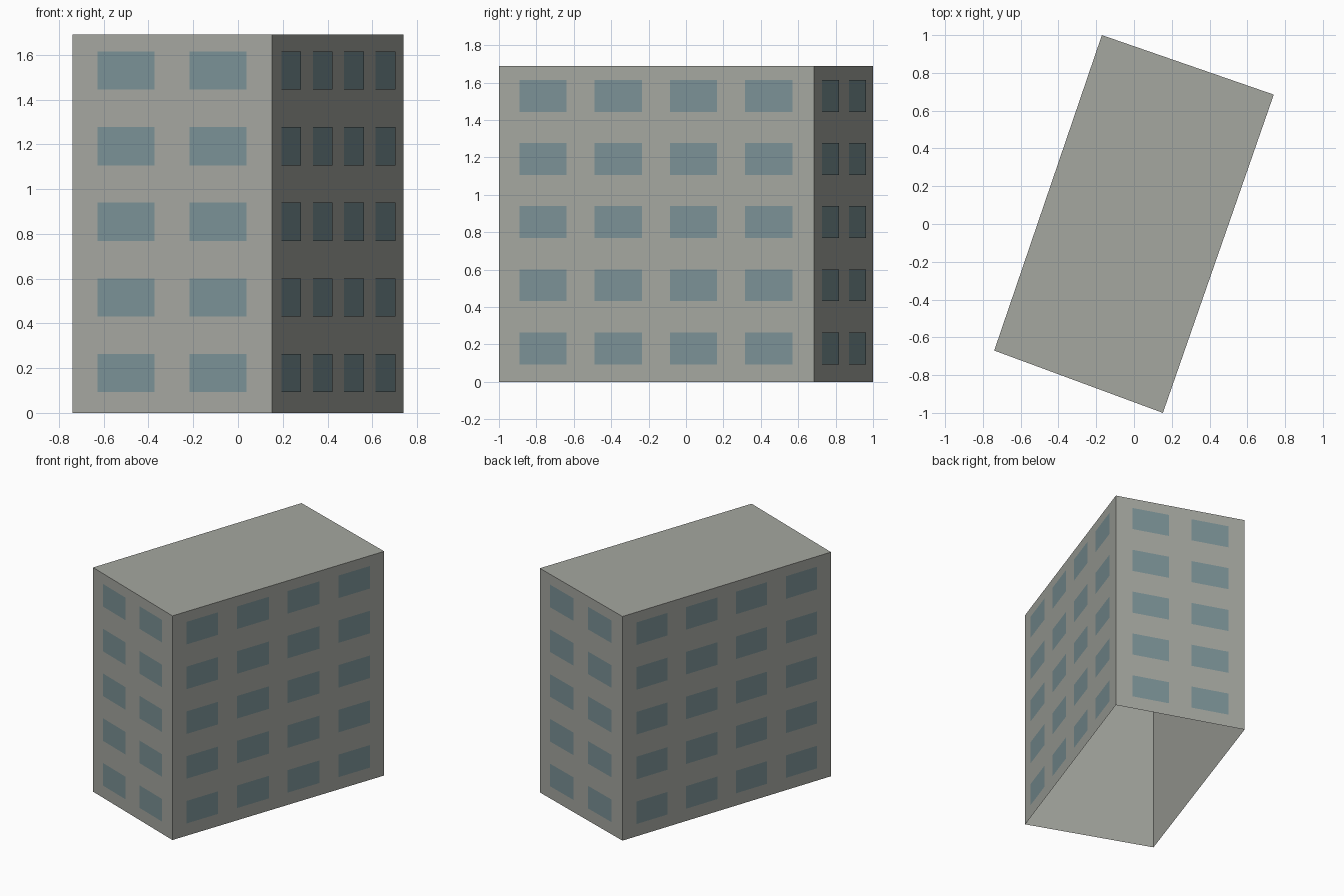
import bpy
import bmesh
from mathutils import Vector

cube = bpy.data.objects.get("Cube")
if cube:
    bpy.data.objects.remove(cube, do_unlink=True)

HEIGHT = 1.69
CORNERS = [Vector(c) for c in ((-0.74, -0.67, 0), (0.153, -1, 0), (0.74, 0.685, 0), (-0.17, 1, 0))]
UP = Vector((0, 0, 1))


def make_material(name, colour):
    mat = bpy.data.materials.new(name)
    mat.use_nodes = True
    rgba = (*colour, 1)
    mat.diffuse_color = rgba
    mat.node_tree.nodes["Principled BSDF"].inputs["Base Color"].default_value = rgba
    return mat


def make_object(name, bm, mat):
    mesh = bpy.data.meshes.new(name)
    bm.to_mesh(mesh)
    bm.free()
    mesh.materials.append(mat)
    obj = bpy.data.objects.new(name, mesh)
    bpy.context.collection.objects.link(obj)
    return obj


def add_face(bm, points):
    return bm.faces.new([bm.verts.new(p) for p in points])


concrete = make_material("concrete grey", (0.376, 0.386, 0.352))
glass = make_material("window blue", (0.198, 0.287, 0.305))

# Building shell: four walls and a flat roof, open underneath
bm = bmesh.new()
low = [bm.verts.new(c) for c in CORNERS]
high = [bm.verts.new(c + UP * HEIGHT) for c in CORNERS]
for i in range(4):
    j = (i + 1) % 4
    bm.faces.new((low[i], low[j], high[j], high[i]))
bm.faces.new(high)
make_object("building_shell", bm, concrete)


# Window panes: a regular grid on each wall, two columns on the ends, four on the sides
def add_windows(name, start, end, columns, first, pitch, width):
    bm = bmesh.new()
    along = end - start
    lift = along.cross(UP).normalized() * 0.003
    for row in range(5):
        z0 = 0.094 + row * 0.3375
        z1 = z0 + 0.17
        for col in range(columns):
            a = start + along * (first + col * pitch) + lift
            b = a + along * width
            add_face(bm, (a + UP * z0, b + UP * z0, b + UP * z1, a + UP * z1))
    make_object(name, bm, glass)


for i, side in enumerate(("front", "left", "back", "right")):
    layout = (4, 0.065, 0.239, 0.15) if i % 2 else (2, 0.127, 0.46, 0.286)
    add_windows(side + "_windows", CORNERS[i], CORNERS[(i + 1) % 4], *layout)
